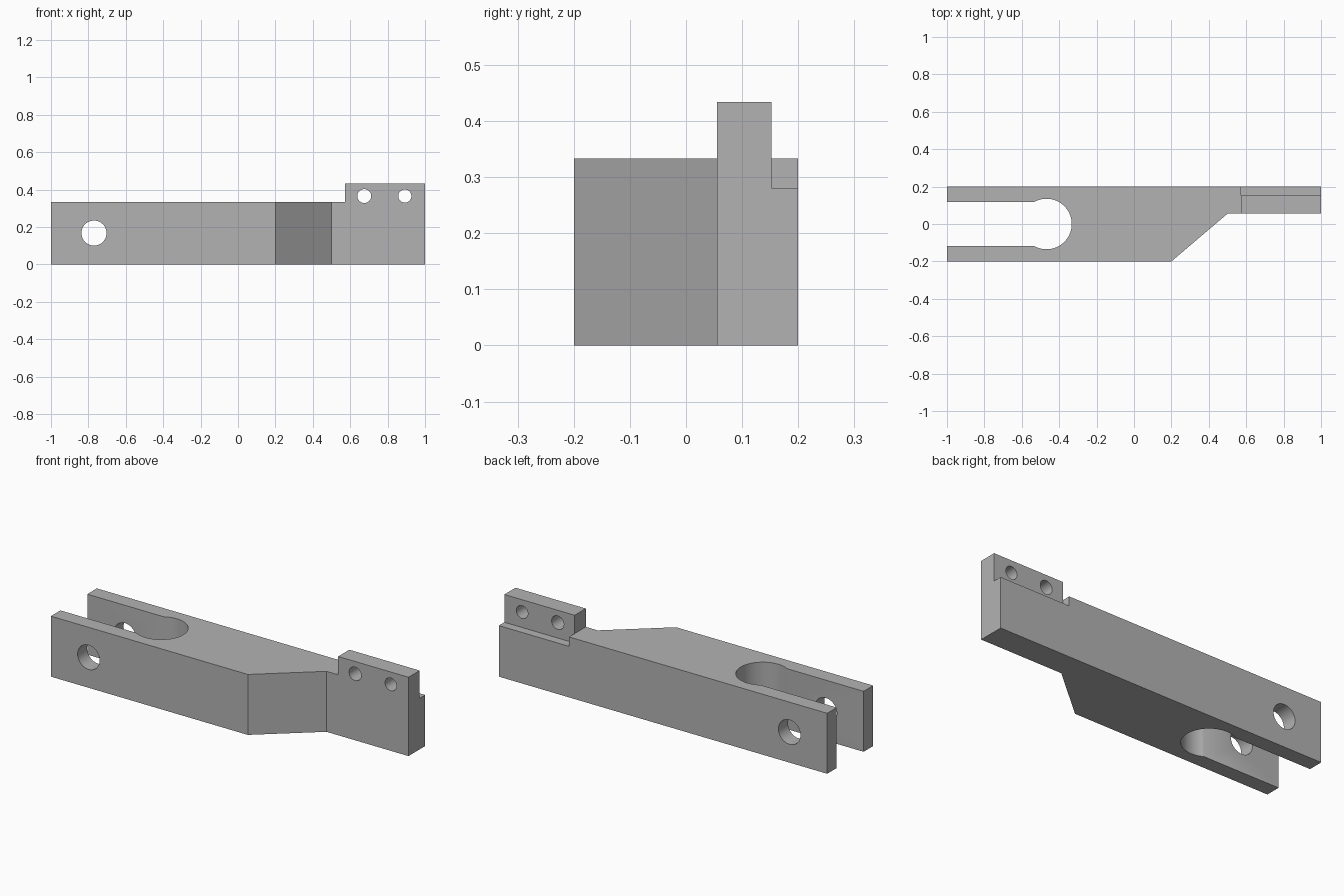
import bpy, bmesh, math
from mathutils import Matrix

cube = bpy.data.objects.get("Cube")
if cube:
    bpy.data.objects.remove(cube, do_unlink=True)

metal = bpy.data.materials.new("plain grey metal")
grey = (0.45, 0.45, 0.45, 1)
metal.use_nodes = True
metal.diffuse_color = grey
metal.node_tree.nodes["Principled BSDF"].inputs["Base Color"].default_value = grey

BODY_TOP, TAB_TOP, TAB_X = 0.333, 0.434, 0.572


def make_object(name, bm):
    bmesh.ops.recalc_face_normals(bm, faces=bm.faces[:])
    mesh = bpy.data.meshes.new(name)
    bm.to_mesh(mesh)
    bm.free()
    mesh.materials.append(metal)
    obj = bpy.data.objects.new(name, mesh)
    bpy.context.scene.collection.objects.link(obj)
    return obj


def extrude_plan(name, points, height):
    bm = bmesh.new()
    base = bm.faces.new([bm.verts.new((x, y, 0)) for x, y in points])
    top = bmesh.ops.extrude_face_region(bm, geom=[base])["geom"]
    bmesh.ops.translate(bm, vec=(0, 0, height),
                        verts=[v for v in top if isinstance(v, bmesh.types.BMVert)])
    return make_object(name, bm)


def box(name, low, high):
    bm = bmesh.new()
    bmesh.ops.create_cube(bm, size=1)
    for v in bm.verts:
        v.co = [lo + (c + 0.5) * (hi - lo) for c, lo, hi in zip(v.co, low, high)]
    return make_object(name, bm)


def cross_pin(name, x, z, radius):
    bm = bmesh.new()
    place = Matrix.Translation((x, 0, z)) @ Matrix.Rotation(math.pi / 2, 4, "X")
    bmesh.ops.create_cone(bm, cap_ends=True, segments=48, radius1=radius,
                          radius2=radius, depth=1, matrix=place)
    return make_object(name, bm)


# Arm plan: fork slot ending in a round relief, then a slanted shoulder
relief_x, relief_r, slot = -0.468, 0.135, 0.117
start = math.pi - math.asin(slot / relief_r)
steps = 48
arc = [(relief_x + relief_r * math.cos(a), relief_r * math.sin(a))
       for a in (-start + 2 * start * i / steps for i in range(steps + 1))]
plan = [(-1, -0.2), (0.2, -0.2), (0.5, 0.055), (1, 0.055), (1, 0.2), (-1, 0.2),
        (-1, slot)] + arc[::-1] + [(-1, -slot)]
arm = extrude_plan("forked_arm", plan, TAB_TOP)

# Cuts: lower body top, rebate behind the tab, pivot bore and two tab holes
cutters = [
    box("body_top_cutter", (-2, -1, BODY_TOP), (TAB_X, 1, 1)),
    box("tab_rebate_cutter", (TAB_X, 0.152, 0.281), (2, 1, 1)),
    cross_pin("pivot_bore_cutter", -0.77, 0.168, 0.067),
    cross_pin("inner_hole_cutter", 0.675, 0.366, 0.037),
    cross_pin("outer_hole_cutter", 0.892, 0.366, 0.035),
]
for cutter in cutters:
    cut = arm.modifiers.new(cutter.name, "BOOLEAN")
    cut.operation = "DIFFERENCE"
    cut.solver = "EXACT"
    cut.object = cutter

# Apply the cuts and discard the cutters
bpy.context.view_layer.update()
evaluated = arm.evaluated_get(bpy.context.evaluated_depsgraph_get())
finished = bpy.data.meshes.new_from_object(evaluated)
arm.modifiers.clear()
arm.data = finished
for cutter in cutters:
    bpy.data.objects.remove(cutter, do_unlink=True)

# Smooth bores with sharp edges
bpy.context.view_layer.objects.active = arm
arm.select_set(True)
bpy.ops.object.shade_smooth_by_angle(angle=math.radians(30))
